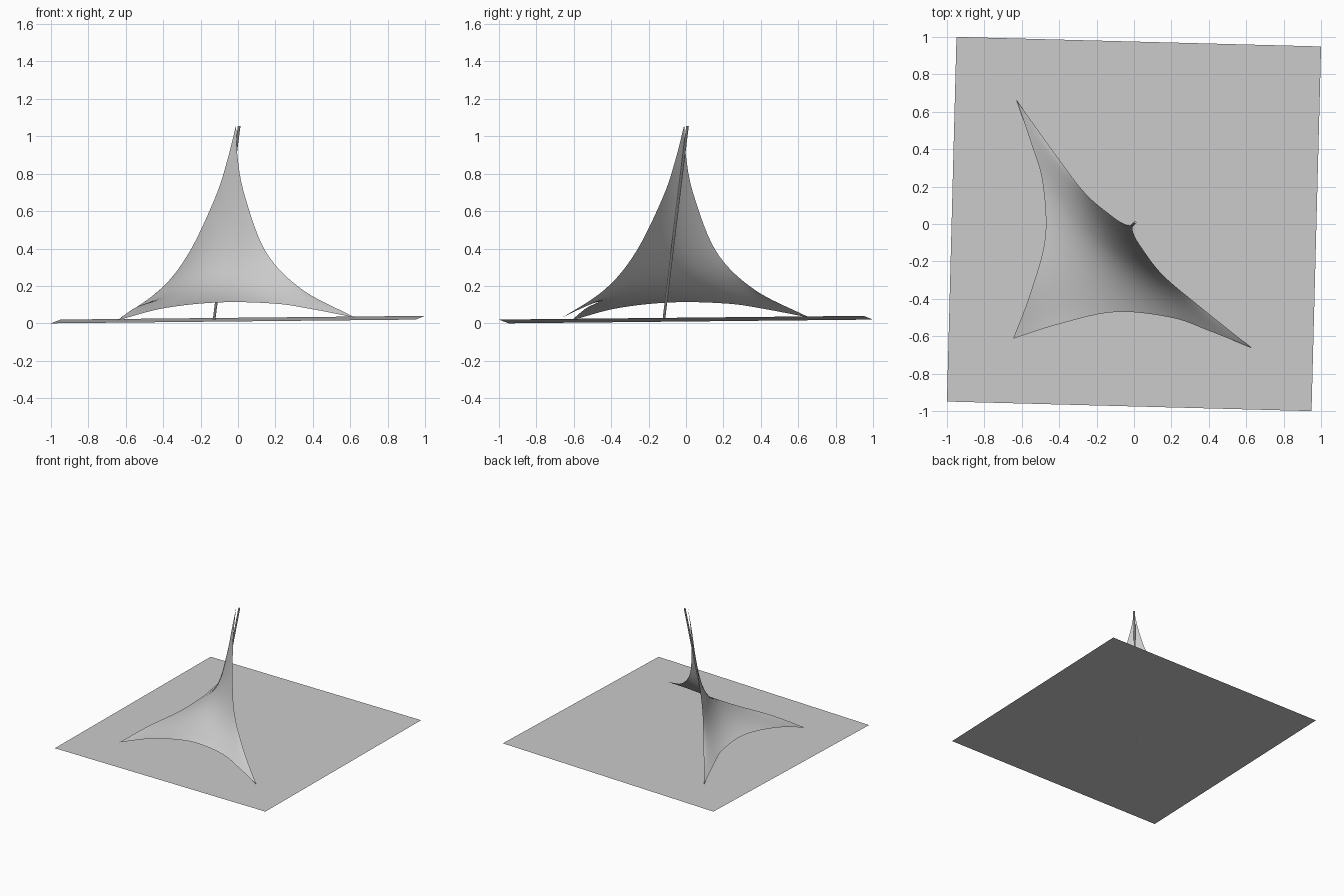
import bpy, bmesh, math
from mathutils import Vector, Matrix

if "Cube" in bpy.data.objects:
    bpy.data.objects.remove(bpy.data.objects["Cube"])

TURN = Matrix.Rotation(math.radians(-1.5), 4, 'Z')   # whole layout is turned slightly
N = 28                                               # membrane grid divisions

gray = bpy.data.materials.new("light_gray")
gray.diffuse_color = (0.6, 0.6, 0.6, 1)
gray.use_nodes = True
gray.node_tree.nodes["Principled BSDF"].inputs["Base Color"].default_value = gray.diffuse_color


def finish(bm, name, smooth=False):
    bm.transform(TURN)
    me = bpy.data.meshes.new(name)
    bm.to_mesh(me)
    bm.free()
    me.materials.append(gray)
    if smooth:
        me.shade_smooth()
    ob = bpy.data.objects.new(name, me)
    bpy.context.collection.objects.link(ob)
    return ob


def spline(points, n):
    """Smooth curve through the points, returned as n + 1 evenly spaced samples."""
    p = [Vector(q) for q in points]
    p = [2 * p[0] - p[1]] + p + [2 * p[-1] - p[-2]]
    fine = []
    for i in range(1, len(p) - 2):
        a, b, c, d = p[i - 1:i + 3]
        for k in range(30):
            t = k / 30
            fine.append(0.5 * (2 * b + (c - a) * t + (2 * a - 5 * b + 4 * c - d) * t * t
                               + (3 * b - a - 3 * c + d) * t ** 3))
    fine.append(p[-2])
    dist = [0.0]
    for a, b in zip(fine, fine[1:]):
        dist.append(dist[-1] + (b - a).length)
    out, j = [], 0
    for i in range(n + 1):
        s = dist[-1] * i / n
        while j < len(dist) - 2 and dist[j + 1] < s:
            j += 1
        out.append(fine[j].lerp(fine[j + 1], (s - dist[j]) / (dist[j + 1] - dist[j])))
    return out


def mirrored(points):
    return [Vector((p.y, p.x, p.z)) for p in points]


# Ground sheet, slightly tilted
bm = bmesh.new()
bmesh.ops.create_grid(bm, x_segments=1, y_segments=1, size=0.975)
for v in bm.verts:
    v.co.z = 0.02 + 0.02 * (v.co.x + v.co.y) / 1.95
finish(bm, "ground_sheet")

# Leaning mast
foot, top = Vector((-0.125, -0.122, 0.018)), Vector((0.006, 0.008, 1.055))
axis = top - foot
bm = bmesh.new()
bmesh.ops.create_cone(bm, cap_ends=True, segments=8, radius1=0.007, radius2=0.007,
                      depth=axis.length,
                      matrix=Matrix.Translation((foot + top) / 2)
                      @ axis.to_track_quat('Z', 'Y').to_matrix().to_4x4())
finish(bm, "mast")

# Tensioned membrane: scalloped edges, interior relaxed to a taut saddle
low = spline([(-0.63, -0.63, 0.015), (-0.386, -0.545, 0.08), (-0.088, -0.473, 0.112),
              (0.213, -0.495, 0.105), (0.415, -0.56, 0.075), (0.645, -0.645, 0.03)], N)
high = spline([(0.645, -0.645, 0.03), (0.355, -0.425, 0.18), (0.157, -0.265, 0.38),
               (0.04, -0.12, 0.68), (0.0, -0.055, 0.88), (-0.01, -0.01, 1.06)], N)
low_m, high_m = mirrored(low), mirrored(high)

grid = [[None] * (N + 1) for _ in range(N + 1)]
for i in range(N + 1):
    for j in range(N + 1):
        u, v = i / N, j / N
        grid[i][j] = (low[i] * (1 - v) + high_m[i] * v + low_m[j] * (1 - u) + high[j] * u
                      - low[0] * (1 - u) * (1 - v) - low[N] * u * (1 - v)
                      - low_m[N] * (1 - u) * v - high[N] * u * v)
for _ in range(400):
    for i in range(1, N):
        for j in range(1, N):
            grid[i][j] = (grid[i - 1][j] + grid[i + 1][j] + grid[i][j - 1] + grid[i][j + 1]) / 4

bm = bmesh.new()
vs = [[bm.verts.new(p) for p in row] for row in grid]
for i in range(N):
    for j in range(N):
        bm.faces.new((vs[i][j], vs[i + 1][j], vs[i + 1][j + 1], vs[i][j + 1]))
finish(bm, "membrane", smooth=True)
